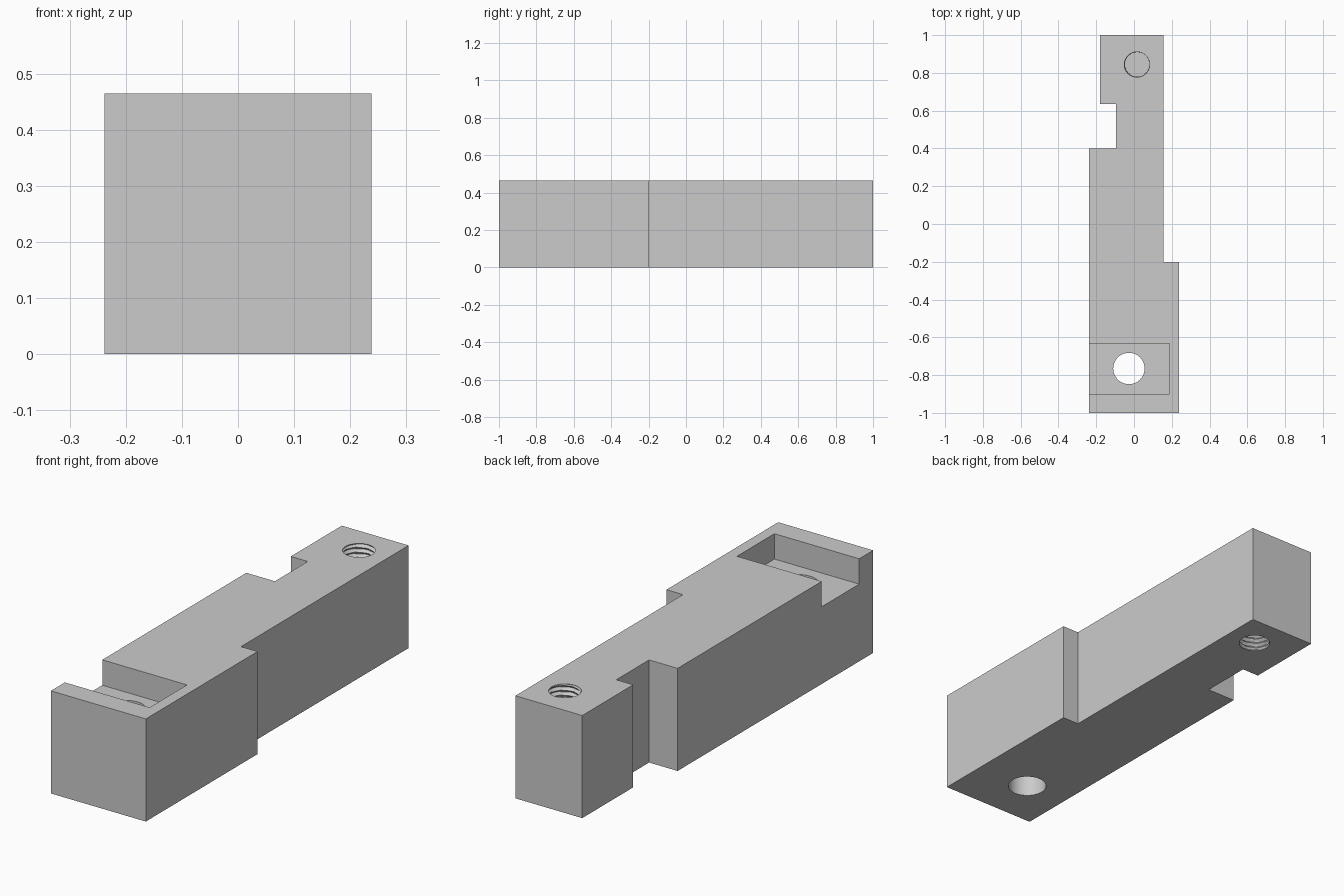
import bpy, bmesh, math

cube = bpy.data.objects.get("Cube")
if cube:
    bpy.data.objects.remove(cube, do_unlink=True)

HEIGHT = 0.465
gray = bpy.data.materials.new("plain gray")
gray.use_nodes = True
gray.diffuse_color = (0.6, 0.6, 0.6, 1)
gray.node_tree.nodes["Principled BSDF"].inputs["Base Color"].default_value = (0.6, 0.6, 0.6, 1)


def add_object(name, bm):
    bmesh.ops.recalc_face_normals(bm, faces=bm.faces)
    mesh = bpy.data.meshes.new(name)
    bm.to_mesh(mesh)
    bm.free()
    mesh.materials.append(gray)
    ob = bpy.data.objects.new(name, mesh)
    bpy.context.collection.objects.link(ob)
    return ob


def prism(name, outline, z0, z1):
    bm = bmesh.new()
    face = bm.faces.new([bm.verts.new((x, y, z0)) for x, y in outline])
    top = bmesh.ops.extrude_face_region(bm, geom=[face])["geom"]
    moved = [v for v in top if isinstance(v, bmesh.types.BMVert)]
    bmesh.ops.translate(bm, verts=moved, vec=(0, 0, z1 - z0))
    return add_object(name, bm)


def circle(cx, cy, r, n=64):
    return [(cx + r * math.cos(math.tau * i / n), cy + r * math.sin(math.tau * i / n))
            for i in range(n)]


def threaded_plug(name, cx, cy, r, z0, z1, pitch=0.022, groove=0.012, n=48, steps=8):
    """Closed plug with a helical ridge and plain round ends."""
    bm = bmesh.new()
    levels = round((z1 - z0) / pitch * steps)
    rings = []
    for k in range(levels + 1):
        z = z0 + (z1 - z0) * k / levels
        fade = min(1, k / 4, (levels - k) / 4)
        ring = []
        for i in range(n):
            phase = (z / pitch - i / n) % 1
            rad = r + groove * fade * (1 - abs(2 * phase - 1))
            a = math.tau * i / n
            ring.append(bm.verts.new((cx + rad * math.cos(a), cy + rad * math.sin(a), z)))
        rings.append(ring)
    for low, high in zip(rings, rings[1:]):
        for i in range(n):
            j = (i + 1) % n
            bm.faces.new((low[i], low[j], high[j], high[i]))
    bm.faces.new(rings[0])
    bm.faces.new(rings[-1])
    return add_object(name, bm)


# Stepped body with the side notch
body = prism("stepped_block", [
    (-0.238, -1), (0.238, -1), (0.238, -0.2), (0.155, -0.2), (0.155, 1),
    (-0.18, 1), (-0.18, 0.635), (-0.095, 0.635), (-0.095, 0.4), (-0.238, 0.4)], 0, HEIGHT)

# Side-opening pocket, plain bore and threaded holes from both faces
pocket = [(-0.4, -0.9), (0.187, -0.9), (0.187, -0.632), (-0.4, -0.632)]
mid = HEIGHT / 2
cutters = [
    prism("pocket_cutter", pocket, 0.35, HEIGHT + 0.1),
    prism("bore_cutter", circle(-0.027, -0.765, 0.083), -0.1, HEIGHT + 0.1),
    threaded_plug("upper_thread_cutter", 0.017, 0.845, 0.065, mid + 0.01, HEIGHT + 0.004),
    threaded_plug("lower_thread_cutter", 0.017, 0.845, 0.065, -0.004, mid - 0.01),
]

bpy.context.view_layer.objects.active = body
body.select_set(True)
for cutter in cutters:
    mod = body.modifiers.new(cutter.name, "BOOLEAN")
    mod.operation = "DIFFERENCE"
    mod.solver = "EXACT"
    mod.object = cutter
    bpy.ops.object.modifier_apply(modifier=mod.name)
    bpy.data.objects.remove(cutter, do_unlink=True)

bpy.ops.object.select_all(action="DESELECT")
body.select_set(True)
bpy.ops.object.shade_smooth_by_angle(angle=math.radians(30))
